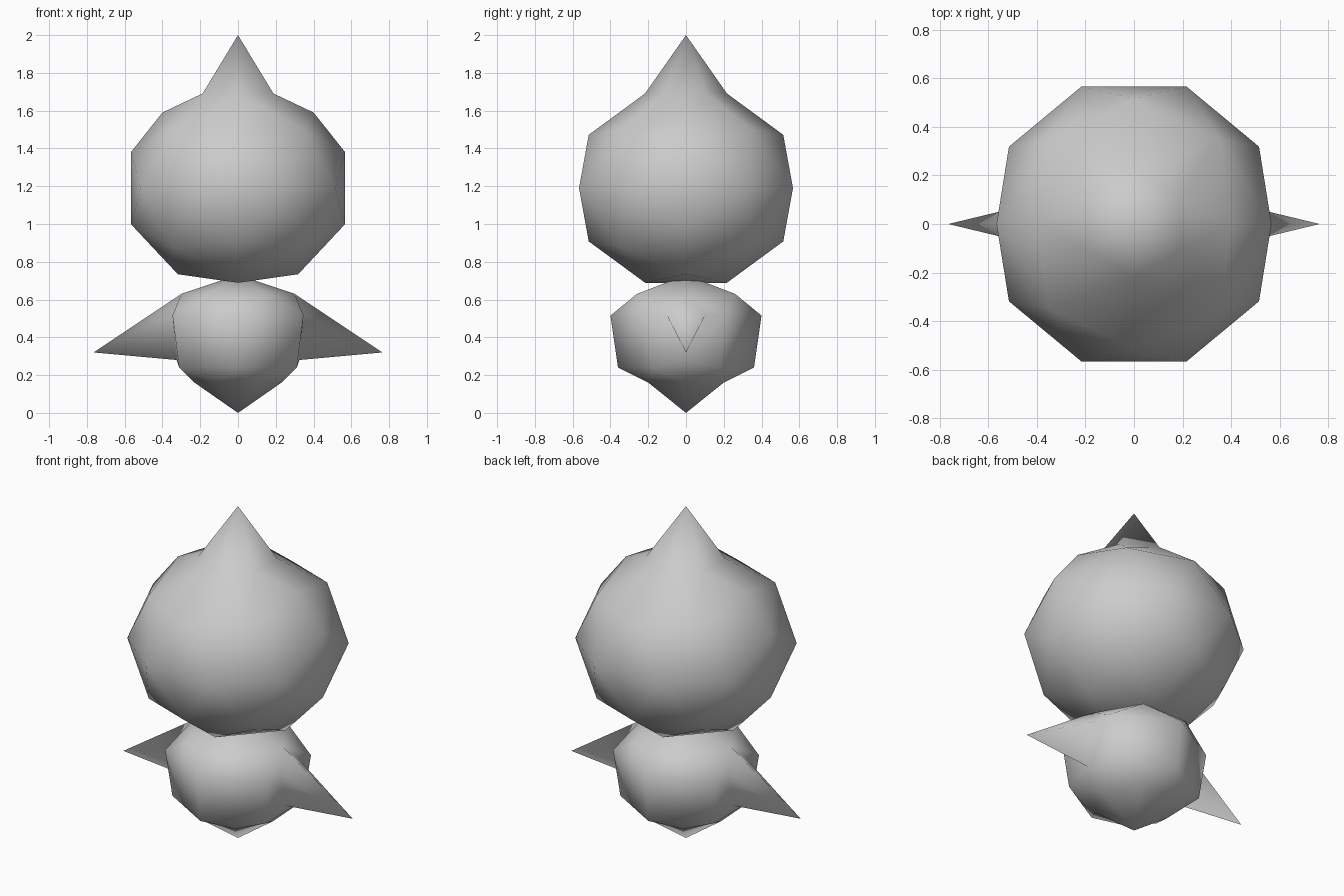
import bpy
import bmesh
from math import sin, cos, pi, sqrt
from mathutils import Vector

cube = bpy.data.objects.get("Cube")
if cube:
    bpy.data.objects.remove(cube, do_unlink=True)

grey = bpy.data.materials.new("plain_grey")
grey.use_nodes = True
colour = (0.6, 0.6, 0.6, 1)
grey.diffuse_color = colour
grey.node_tree.nodes["Principled BSDF"].inputs["Base Color"].default_value = colour


def hexagon(radius, z, turned=False):
    """Six points; a corner faces +x when turned, otherwise +y."""
    start = 0 if turned else pi / 6
    return [Vector((radius * cos(start + i * pi / 3),
                    radius * sin(start + i * pi / 3), z)) for i in range(6)]


def build(name, points, spikes):
    """Convex shell through the points, with pointed spikes pulled from patches."""
    bm = bmesh.new()
    for p in points:
        bm.verts.new(p)
    bmesh.ops.remove_doubles(bm, verts=bm.verts, dist=0.004)
    hull = bmesh.ops.convex_hull(bm, input=bm.verts)
    loose = set(hull["geom_interior"] + hull["geom_unused"])
    bmesh.ops.delete(bm, geom=[v for v in loose if isinstance(v, bmesh.types.BMVert)],
                     context='VERTS')
    for rim, tip in spikes:
        corners = {min(bm.verts, key=lambda v: (v.co - p).length) for p in rim}
        patch = [f for f in bm.faces if set(f.verts) <= corners]
        merged = bmesh.ops.dissolve_faces(bm, faces=patch)["region"] if len(patch) > 1 else patch
        centre = bmesh.ops.poke(bm, faces=merged)["verts"]
        for v in centre:
            v.co = tip
    bmesh.ops.recalc_face_normals(bm, faces=bm.faces)
    mesh = bpy.data.meshes.new(name)
    bm.to_mesh(mesh)
    bm.free()
    mesh.materials.append(grey)
    mesh.shade_smooth()
    obj = bpy.data.objects.new(name, mesh)
    bpy.context.collection.objects.link(obj)


# Head: faceted ball with a pointed crest
g = (1 + sqrt(5)) / 2
unit = 0.35
middle, squash = 1.19, 0.885
signs = (-1, 1)
ball = [Vector((a, b, c)) * unit for a in signs for b in signs for c in signs]
for a in signs:
    for b in signs:
        for long, short in ((g, 1 / g), (1.472, 0.91)):
            p, q = a * short * unit, b * long * unit
            if long == g:
                trio = ((p, q, 0), (0, p, q), (q, 0, p))
            else:
                trio = ((q, p, 0), (0, q, p), (p, 0, q))
            ball += [Vector(t) for t in trio]
head = [Vector((p.x, p.y, middle + p.z * squash)) for p in ball]
for p in head:  # widened shoulders under the crest
    if abs(p.y) < 0.01 and 1.6 < p.z < 1.68:
        p.x, p.z = (0.4 if p.x > 0 else -0.4), 1.59
crest = hexagon(unit / g, middle + unit * g * squash)
build("head", head + crest, [(crest, Vector((0, 0, 2)))])

# Body: six-sided bud with a pointed base and two pointed arms
base = hexagon(0.23, 0.16, True)
body = [Vector((0, 0, 0.73))] + hexagon(0.3, 0.63, True) + hexagon(0.4, 0.515)
body += hexagon(0.36, 0.24) + base
spikes = [(base, Vector((0, 0, 0)))]
for side in signs:
    rim = [Vector((side * x, y, z)) for x, y, z in
           ((0.3, 0, 0.63), (0.35, 0.1, 0.515), (0.35, -0.1, 0.515), (0.325, 0, 0.28))]
    body += rim
    spikes.append((rim, Vector((side * 0.765, 0, 0.32))))
build("body_with_arms", body, spikes)
